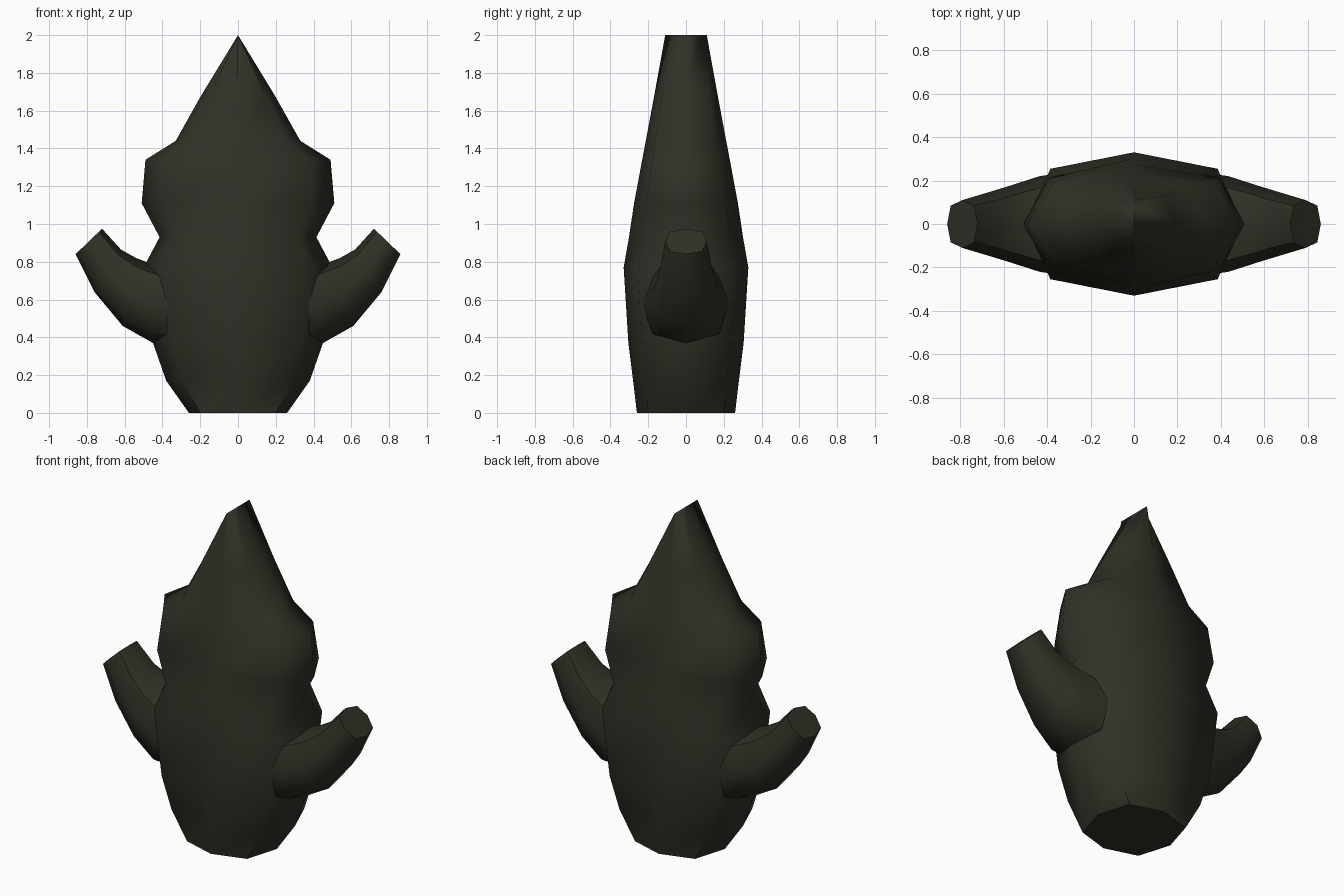
import bpy, bmesh, math
from mathutils import Vector

if "Cube" in bpy.data.objects:
    bpy.data.objects.remove(bpy.data.objects["Cube"])

mat = bpy.data.materials.new("dark olive")
mat.diffuse_color = (0.03, 0.03, 0.02, 1)
mat.use_nodes = True
mat.node_tree.nodes["Principled BSDF"].inputs["Base Color"].default_value = mat.diffuse_color
K = 0.77  # how far the diagonal corners of each eight-sided ring reach


def loft(name, rings, cap_end):
    """Each ring: centre, sideways vector, half depth in y."""
    bm = bmesh.new()
    loops = []
    for c, side, d in rings:
        pts = [(1, 0), (K, K), (0, 1), (-K, K), (-1, 0), (-K, -K), (0, -1), (K, -K)]
        loops.append([bm.verts.new(Vector(c) + Vector(side) * u + Vector((0, d * v, 0)))
                      for u, v in pts])
    for a, b in zip(loops, loops[1:]):
        for i in range(8):
            j = (i + 1) % 8
            bm.faces.new((a[i], a[j], b[j], b[i]))
    bm.faces.new(loops[0][::-1])
    if cap_end:
        bm.faces.new(loops[-1])
    bmesh.ops.remove_doubles(bm, verts=bm.verts, dist=0.0005)
    bmesh.ops.recalc_face_normals(bm, faces=bm.faces)
    me = bpy.data.meshes.new(name)
    bm.to_mesh(me)
    bm.free()
    me.materials.append(mat)
    ob = bpy.data.objects.new(name, me)
    bpy.context.collection.objects.link(ob)
    bpy.ops.object.select_all(action='DESELECT')
    ob.select_set(True)
    bpy.context.view_layer.objects.active = ob
    bpy.ops.object.shade_smooth_by_angle(angle=math.radians(55))
    return ob


# Body and pointed head: height, half width, half depth (ends in a ridge along y)
profile = [(0, 0.26, 0.26), (0.17, 0.38, 0.28), (0.37, 0.45, 0.305), (0.77, 0.5, 0.33),
           (0.93, 0.415, 0.302), (1.11, 0.51, 0.275), (1.34, 0.49, 0.232),
           (1.44, 0.33, 0.213), (1.68, 0.195, 0.168), (2.0, 0, 0.11)]
loft("body", [((0, 0, z), (w, 0, 0), d) for z, w, d in profile], False)

# Raised arms: lower point, upper point, half depth
arm_rows = [((0.30, 0.37), (0.30, 0.78), 0.24), ((0.45, 0.37), (0.42, 0.775), 0.22),
            ((0.61, 0.46), (0.54, 0.82), 0.175),
            ((0.76, 0.64), (0.62, 0.865), 0.14), ((0.86, 0.84), (0.72, 0.975), 0.11)]
rings = []
for lo, hi, d in arm_rows:
    lo, hi = Vector((lo[0], 0, lo[1])), Vector((hi[0], 0, hi[1]))
    rings.append(((lo + hi) / 2, (lo - hi) / 2, d))
arm = loft("arms", rings, True)
mir = arm.modifiers.new("mirror", 'MIRROR')
mir.use_axis[0] = True
